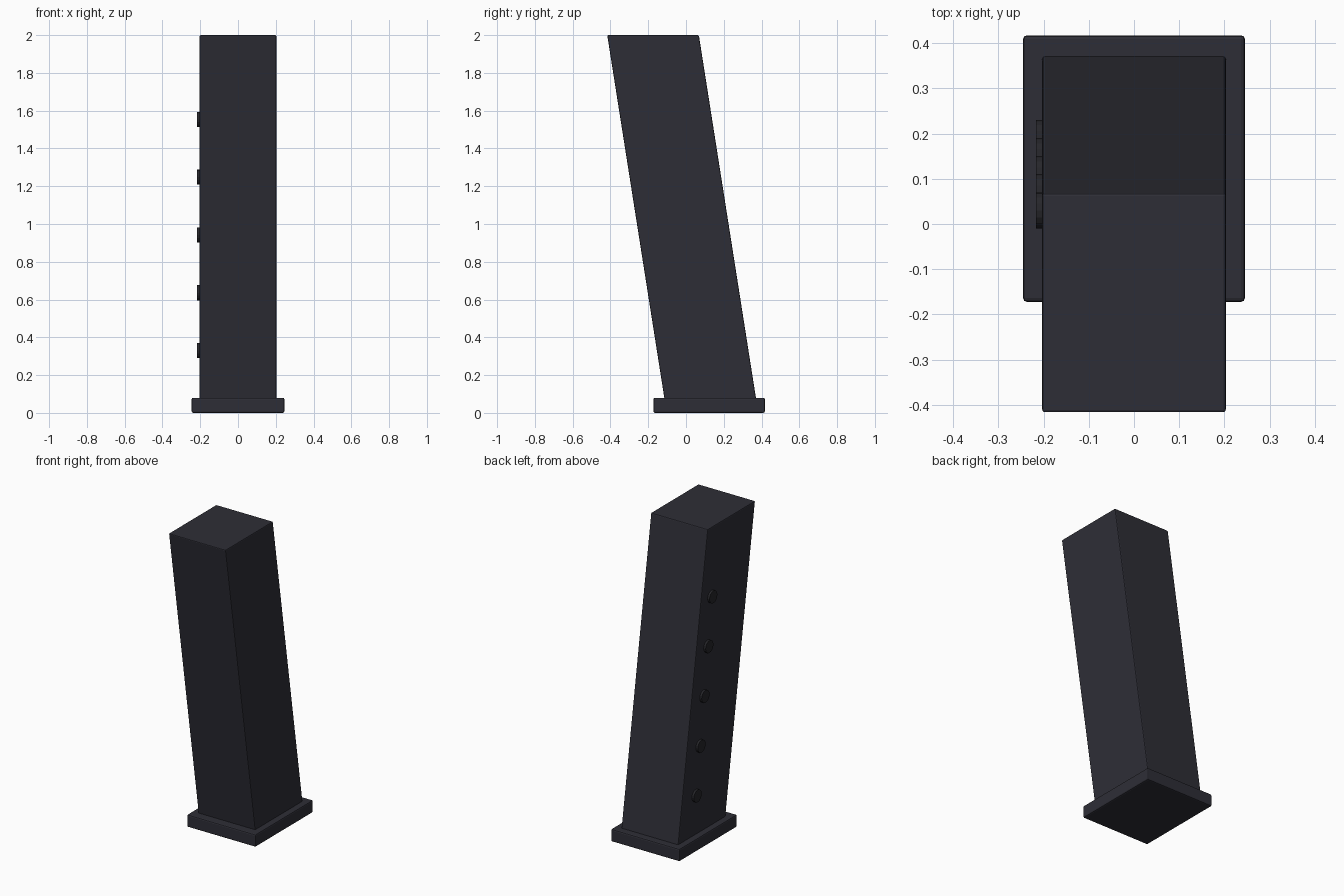
import bpy, bmesh, math
from mathutils import Matrix

if "Cube" in bpy.data.objects:
    bpy.data.objects.remove(bpy.data.objects["Cube"])


def material(name, rgb):
    m = bpy.data.materials.new(name)
    m.diffuse_color = (*rgb, 1)
    m.use_nodes = True
    m.node_tree.nodes["Principled BSDF"].inputs["Base Color"].default_value = m.diffuse_color
    return m


gunmetal = material("dark_gunmetal", (0.027, 0.027, 0.037))
black = material("near_black", (0.019, 0.019, 0.023))


def finish(name, bm, mat, bevel=0):
    bmesh.ops.recalc_face_normals(bm, faces=bm.faces)
    me = bpy.data.meshes.new(name)
    bm.to_mesh(me)
    bm.free()
    me.materials.append(mat)
    ob = bpy.data.objects.new(name, me)
    bpy.context.collection.objects.link(ob)
    if bevel:
        mod = ob.modifiers.new("edge_bevel", "BEVEL")
        mod.width = bevel
        mod.segments = 2
    return ob


def side_profile(name, points, half_width, mat, bevel):
    """Extrude a (y, z) outline across x."""
    bm = bmesh.new()
    face = bm.faces.new([bm.verts.new((-half_width, y, z)) for y, z in points])
    ext = bmesh.ops.extrude_face_region(bm, geom=[face])
    verts = [g for g in ext["geom"] if isinstance(g, bmesh.types.BMVert)]
    bmesh.ops.translate(bm, verts=verts, vec=(2 * half_width, 0, 0))
    return finish(name, bm, mat, bevel)


# Slanted hollow-looking case, leaning forward
side_profile("slanted_body",
             [(-0.107, 0.03), (0.378, 0.03), (0.068, 2.0), (-0.417, 2.0)],
             0.203, gunmetal, 0.006)

# Flat foot plate
side_profile("base_plate",
             [(-0.172, 0), (0.417, 0), (0.417, 0.08), (-0.172, 0.08)],
             0.245, gunmetal, 0.008)

# Row of thin round windows on the left side
for i in range(5):
    bm = bmesh.new()
    place = (Matrix.Translation((-0.208, 0.19 - 0.04 * i, 0.33 + 0.306 * i))
             @ Matrix.Rotation(math.radians(90), 4, 'Y'))
    bmesh.ops.create_cone(bm, cap_ends=True, segments=16, radius1=0.04,
                          radius2=0.04, depth=0.018, matrix=place)
    finish(f"round_window_{i + 1}", bm, black)
